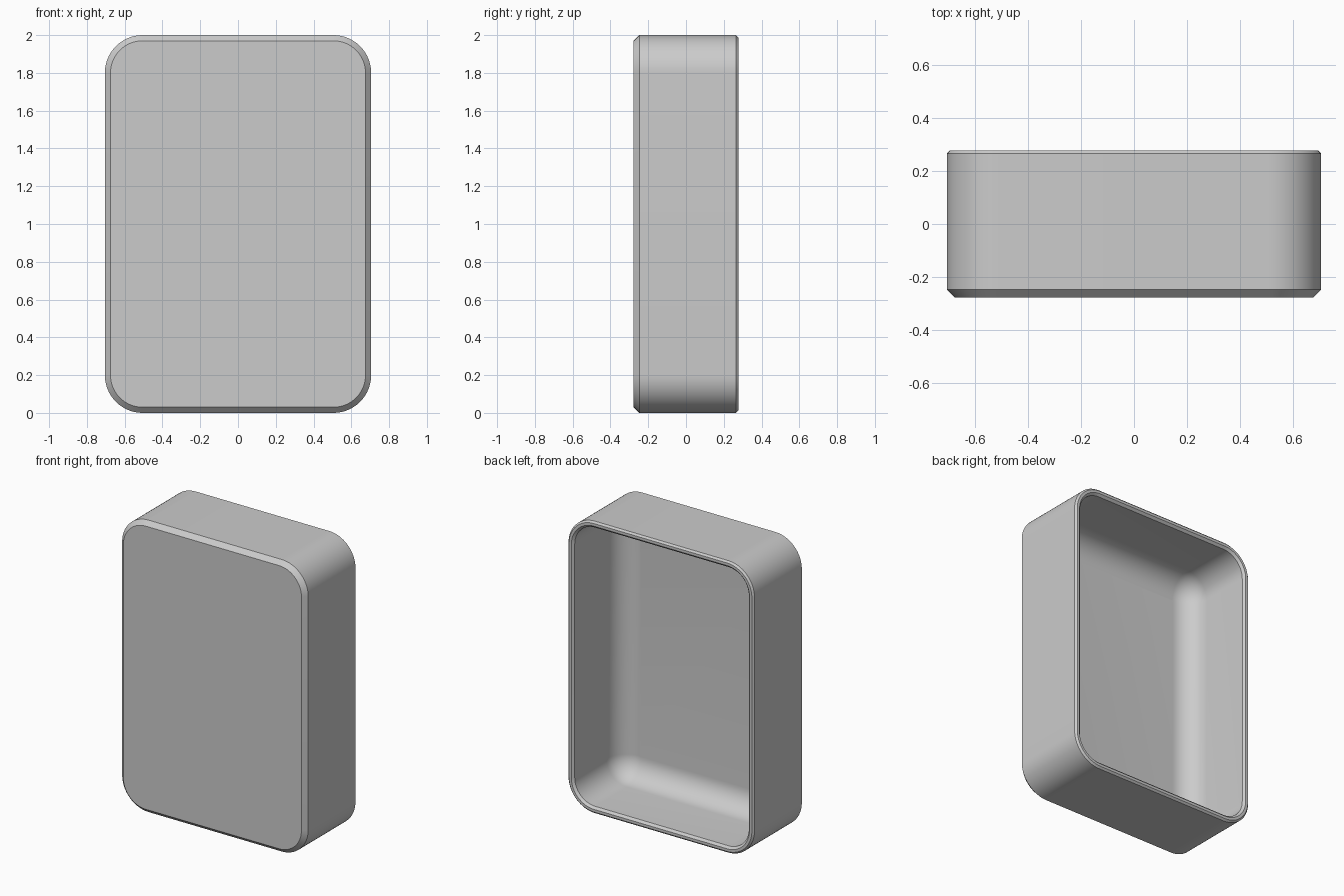
import bpy, bmesh, math

cube = bpy.data.objects.get("Cube")
if cube:
    bpy.data.objects.remove(cube, do_unlink=True)

HALF_W, HALF_H, HALF_D, RADIUS = 0.705, 1.0, 0.277, 0.2
WALL, FILLET = 0.045, 0.15
CORNER_STEPS, FILLET_STEPS = 16, 12

grey = bpy.data.materials.new("plain grey")
grey.use_nodes = True
grey.diffuse_color = (0.6, 0.6, 0.6, 1)
grey.node_tree.nodes["Principled BSDF"].inputs["Base Color"].default_value = (0.6, 0.6, 0.6, 1)


def ring(bm, inset, y):
    """Rounded rectangle, shrunk by inset, at depth y."""
    r = RADIUS - inset
    verts = []
    for q, (sx, sz) in enumerate([(1, 1), (-1, 1), (-1, -1), (1, -1)]):
        cx, cz = sx * (HALF_W - RADIUS), sz * (HALF_H - RADIUS)
        for i in range(CORNER_STEPS + 1):
            a = (q + i / CORNER_STEPS) * math.pi / 2
            verts.append(bm.verts.new((cx + r * math.cos(a), y, HALF_H + cz + r * math.sin(a))))
    return verts


# Section from the front plate, round the rim, to the cavity floor: (inset, y)
profile = [(0.03, -HALF_D), (0, -HALF_D + 0.03), (0, HALF_D - 0.012),
           (0.012, HALF_D), (0.03, HALF_D), (WALL, HALF_D - 0.015)]
floor_y = -HALF_D + WALL
for i in range(FILLET_STEPS + 1):
    a = i / FILLET_STEPS * math.pi / 2
    profile.append((WALL + FILLET * (1 - math.cos(a)), floor_y + FILLET * (1 - math.sin(a))))

bm = bmesh.new()
rings = [ring(bm, *p) for p in profile]
for a, b in zip(rings, rings[1:]):
    for i in range(len(a)):
        j = (i + 1) % len(a)
        bm.faces.new((a[i], a[j], b[j], b[i]))
bm.faces.new(rings[0])
bm.faces.new(rings[-1])
bmesh.ops.recalc_face_normals(bm, faces=bm.faces)

mesh = bpy.data.meshes.new("rounded_case")
bm.to_mesh(mesh)
bm.free()
mesh.materials.append(grey)
case = bpy.data.objects.new("rounded_case", mesh)
bpy.context.collection.objects.link(case)
bpy.context.view_layer.objects.active = case
case.select_set(True)
bpy.ops.object.shade_smooth_by_angle(angle=math.radians(30))
